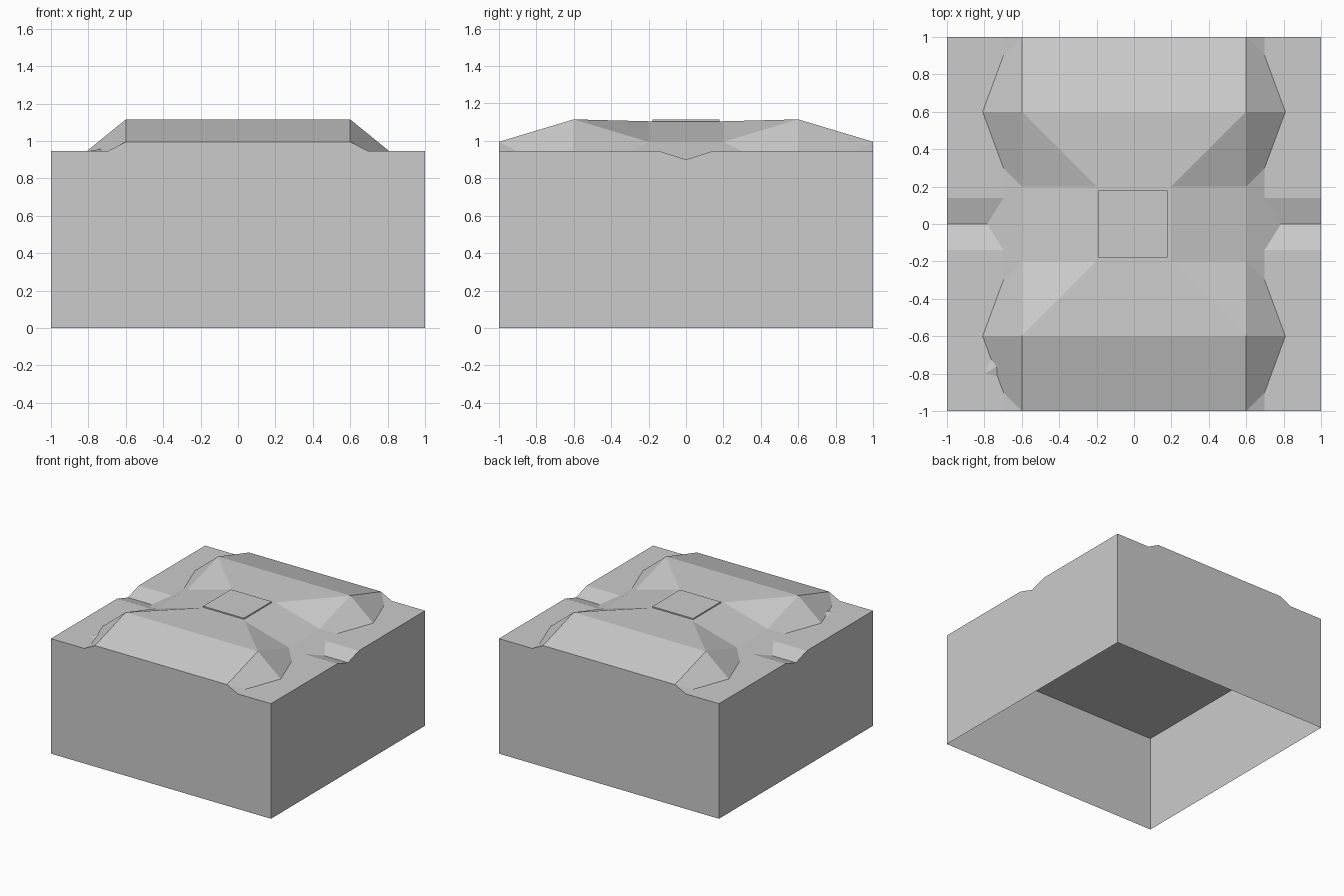
import bpy, bmesh

if "Cube" in bpy.data.objects:
    bpy.data.objects.remove(bpy.data.objects["Cube"])

RIM = 0.79      # top of the hollow base
BANK = 0.945    # flat ground level


def make_object(name, bm):
    bmesh.ops.recalc_face_normals(bm, faces=bm.faces)
    mesh = bpy.data.meshes.new(name)
    bm.to_mesh(mesh)
    bm.free()
    obj = bpy.data.objects.new(name, mesh)
    bpy.context.collection.objects.link(obj)
    return obj


def box_bmesh(x0, x1, y0, y1, z0, z1, open_bottom=False):
    bm = bmesh.new()
    bmesh.ops.create_cube(bm, size=1)
    for v in bm.verts:
        v.co.x = x1 if v.co.x > 0 else x0
        v.co.y = y1 if v.co.y > 0 else y0
        v.co.z = z1 if v.co.z > 0 else z0
    if open_bottom:
        low = [f for f in bm.faces if all(v.co.z == z0 for v in f.verts)]
        bmesh.ops.delete(bm, geom=low, context='FACES_ONLY')
        bmesh.ops.reverse_faces(bm, faces=bm.faces)
    return bm


# Hollow base, open underneath
make_object("base", box_bmesh(-1, 1, -1, 1, 0, RIM, True))

# Flat ground with a V-shaped channel across the middle
profile = [(-1, RIM), (1, RIM), (1, BANK), (0.14, BANK), (0, 0.9),
           (-0.14, BANK), (-1, BANK)]
bm = bmesh.new()
ends = [[bm.verts.new((x, y, z)) for y, z in profile] for x in (-1, 1)]
for ring in ends:
    bm.faces.new(ring)
for i in range(len(profile)):
    j = (i + 1) % len(profile)
    bm.faces.new((ends[0][i], ends[0][j], ends[1][j], ends[1][i]))
make_object("ground_with_channel", bm)


# Raised terrain on a coarse grid
def height(x, y):
    ax, ay = abs(x), abs(y)
    if ax == 1:
        return RIM
    if ay == 1:
        return 0.995
    if ay == 0.6:
        return 1.115
    return 1.105 if ax == 0.2 else 0.995


steps = [-1, -0.6, -0.2, 0.2, 0.6, 1]
bm = bmesh.new()
grid = {(x, y): bm.verts.new((x, y, height(x, y))) for x in steps for y in steps}
for x0, x1 in zip(steps, steps[1:]):
    for y0, y1 in zip(steps, steps[1:]):
        a, b, c, d = grid[x0, y0], grid[x1, y0], grid[x1, y1], grid[x0, y1]
        cx, cy = x0 + x1, y0 + y1
        rising = cx * cy > 0            # diagonal points away from the centre
        if abs(cy) > 1.3:
            rising = not rising         # outer rows slope the other way
        tris = ((a, b, c), (a, c, d)) if rising else ((a, b, d), (b, c, d))
        for t in tris:
            bm.faces.new(t)
# Front and back skirts under the terrain edge
for y in (-1, 1):
    bm.faces.new([grid[x, y] for x in steps])
make_object("terrain", bm)

# Thin square pad on the summit
make_object("summit_pad", box_bmesh(-0.19, 0.18, -0.18, 0.18, 1.095, 1.115))

# Small mound beside the left slope
bm = bmesh.new()
foot = [bm.verts.new(p) for p in
        ((-0.80, -0.80, BANK), (-0.68, -0.82, BANK), (-0.74, -0.68, BANK))]
peak = bm.verts.new((-0.73, -0.76, 0.958))
bm.faces.new(foot)
for i in range(3):
    bm.faces.new((foot[i], foot[(i + 1) % 3], peak))
make_object("small_mound", bm)
